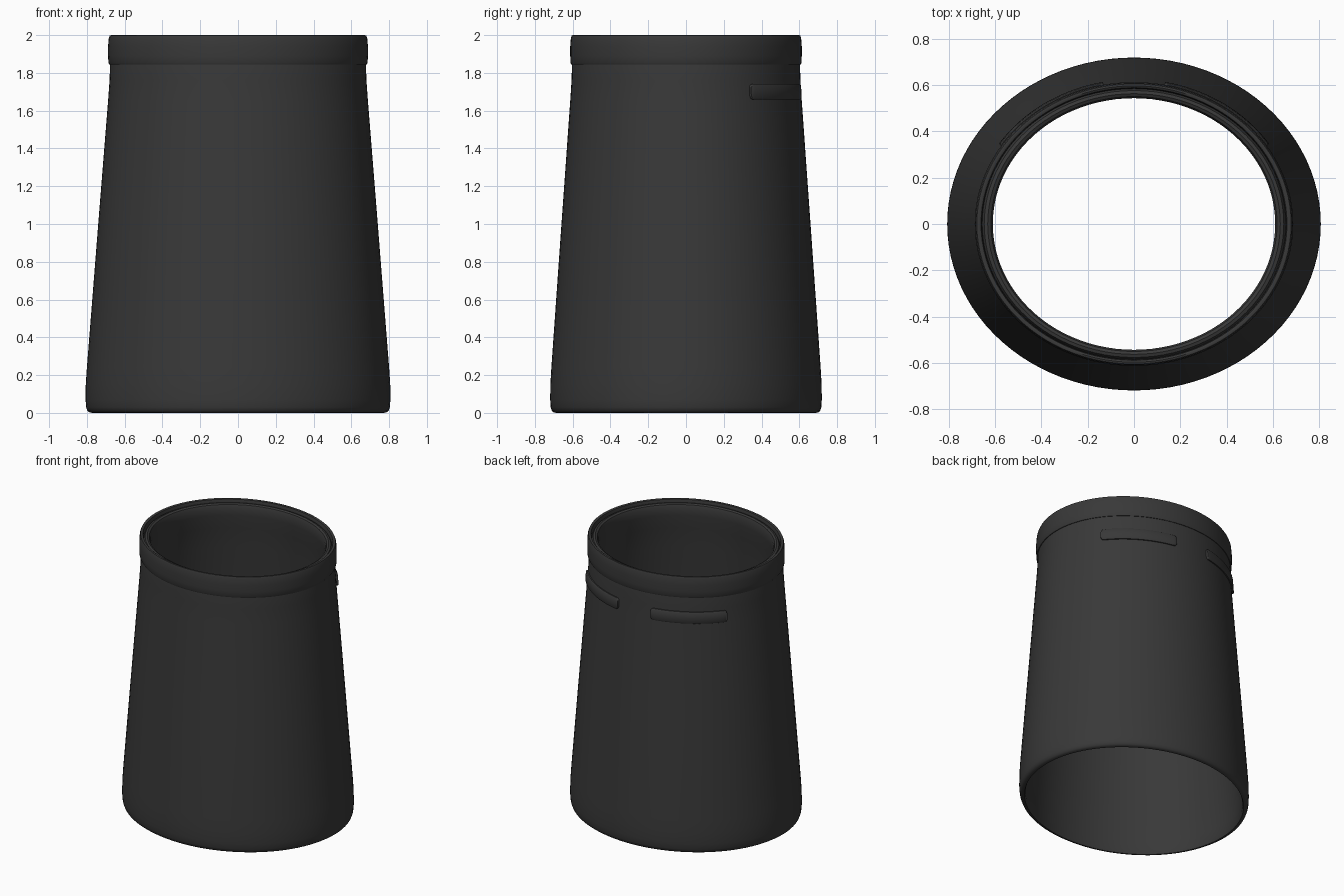
import bpy, bmesh, math

if "Cube" in bpy.data.objects:
    bpy.data.objects.remove(bpy.data.objects["Cube"])

RATIO = 0.891   # depth of the oval relative to its width
SIDES = 96

black = bpy.data.materials.new("charcoal black")
black.diffuse_color = (0.04, 0.04, 0.04, 1)
black.use_nodes = True
black.node_tree.nodes["Principled BSDF"].inputs["Base Color"].default_value = black.diffuse_color


def finish(name, bm):
    bmesh.ops.recalc_face_normals(bm, faces=bm.faces)
    mesh = bpy.data.meshes.new(name)
    bm.to_mesh(mesh)
    bm.free()
    mesh.materials.append(black)
    obj = bpy.data.objects.new(name, mesh)
    bpy.context.collection.objects.link(obj)
    bpy.ops.object.select_all(action='DESELECT')
    obj.select_set(True)
    bpy.context.view_layer.objects.active = obj
    bpy.ops.object.shade_smooth_by_angle(angle=math.radians(40))
    return obj


def oval_ring(name, profile):
    """Sweep a closed (radius, z) profile around an oval."""
    bm = bmesh.new()
    rings = []
    for i in range(SIDES):
        a = 2 * math.pi * i / SIDES
        rings.append([bm.verts.new((r * math.cos(a), r * RATIO * math.sin(a), z))
                      for r, z in profile])
    n = len(profile)
    for i in range(SIDES):
        p, q = rings[i], rings[(i + 1) % SIDES]
        for j in range(n):
            k = (j + 1) % n
            bm.faces.new((p[j], q[j], q[k], p[k]))
    return finish(name, bm)


# Tapered open sleeve with a rounded foot
oval_ring("sleeve", [
    (0.770, 0.0), (0.785, 0.002), (0.797, 0.010), (0.804, 0.03), (0.807, 0.07),
    (0.806, 0.15), (0.800, 0.24), (0.740, 1.0), (0.688, 1.65), (0.680, 1.76),
    (0.677, 1.86), (0.660, 1.95), (0.647, 1.978), (0.632, 1.982), (0.618, 1.975),
    (0.610, 1.955), (0.610, 1.90), (0.628, 1.80), (0.645, 1.65), (0.700, 1.0),
    (0.757, 0.24), (0.763, 0.10), (0.762, 0.02)])

# Collar band around the mouth
oval_ring("collar", [
    (0.660, 1.845), (0.682, 1.845), (0.686, 1.853), (0.688, 1.89), (0.688, 1.94),
    (0.684, 1.985), (0.679, 1.998), (0.670, 2.0), (0.661, 1.996), (0.657, 1.98),
    (0.655, 1.94)])


def raised_tab(name, side):
    """Rounded strip that follows the back of the sleeve."""
    bm = bmesh.new()
    steps, half_h, zc = 28, 0.041, 1.70
    start, end = math.radians(33.5), math.radians(79)
    rows = []
    for i in range(steps + 1):
        u = 0.5 - 0.5 * math.cos(math.pi * i / steps)
        a = start + (end - start) * u
        edge = min(u, 1 - u) * 0.5          # distance to the nearest end
        t = max(0, 1 - edge / 0.02)
        h = half_h - 0.02 * (1 - math.sqrt(max(0, 1 - t * t)))
        out = 0.015 if 0 < i < steps else 0.009
        row = []
        for f, o in ((-1, -0.015), (-1, out * 0.6), (-0.8, out),
                     (0.8, out), (1, out * 0.6), (1, -0.015)):
            z = zc + f * h
            r = 0.684 - 0.075 * (z - zc) + o
            row.append(bm.verts.new((side * r * math.cos(a), r * RATIO * math.sin(a), z)))
        rows.append(row)
    for p, q in zip(rows, rows[1:]):
        for j in range(6):
            k = (j + 1) % 6
            bm.faces.new((p[j], q[j], q[k], p[k]))
    bm.faces.new(rows[0])
    bm.faces.new(rows[-1])
    return finish(name, bm)


raised_tab("back_tab_right", 1)
raised_tab("back_tab_left", -1)
